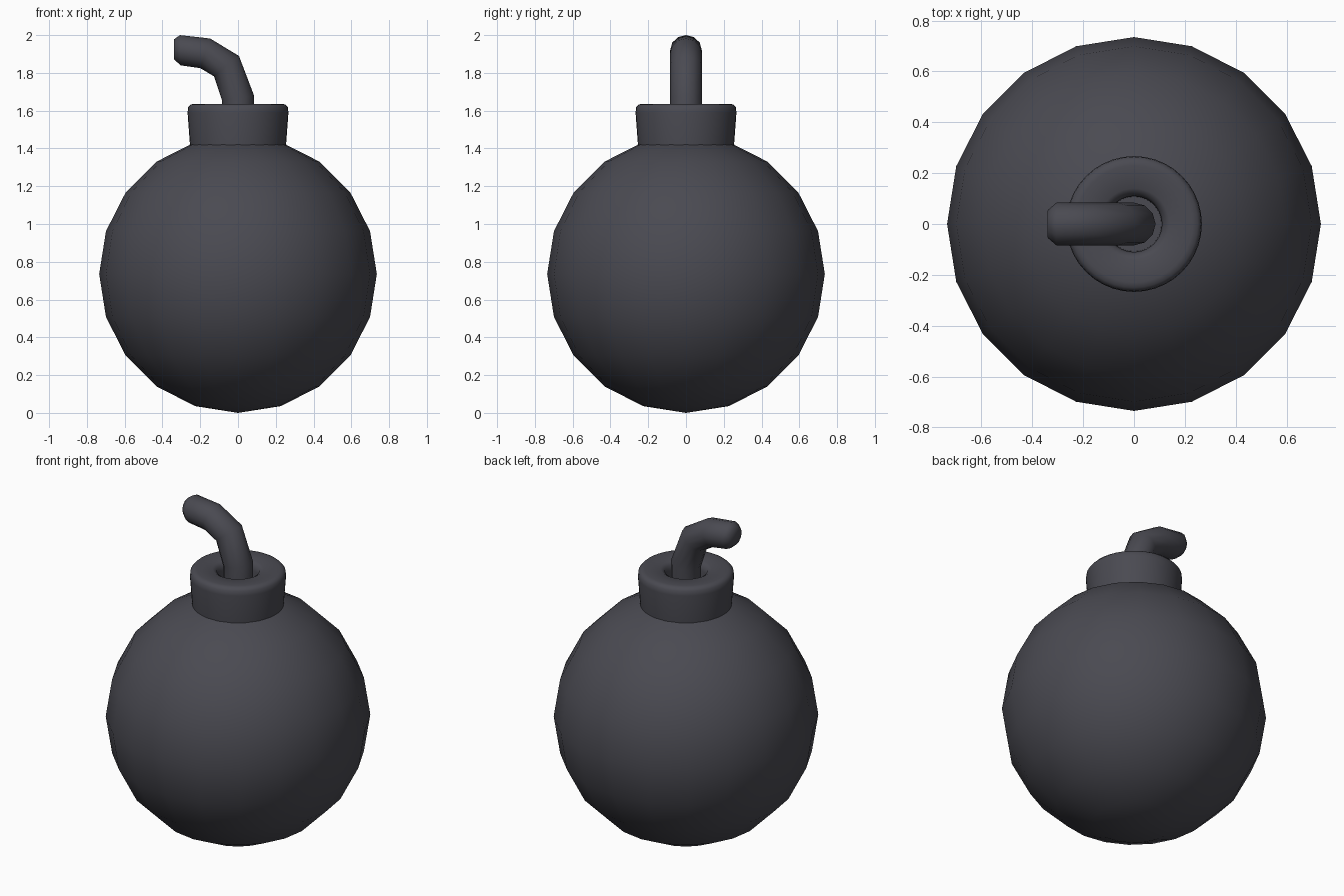
import bpy
import bmesh
from math import sin, cos, pi, radians
from mathutils import Vector

cube = bpy.data.objects.get("Cube")
if cube:
    bpy.data.objects.remove(cube)

iron = bpy.data.materials.new("dark iron")
colour = (0.068, 0.068, 0.083, 1)
iron.diffuse_color = colour
iron.use_nodes = True
shader = next(n for n in iron.node_tree.nodes if n.type == 'BSDF_PRINCIPLED')
shader.inputs["Base Color"].default_value = colour
shader.inputs["Roughness"].default_value = 0.7


def finish(name, bm):
    """Turn a bmesh into a smooth-shaded object."""
    bmesh.ops.recalc_face_normals(bm, faces=bm.faces)
    mesh = bpy.data.meshes.new(name)
    bm.to_mesh(mesh)
    bm.free()
    mesh.materials.append(iron)
    ob = bpy.data.objects.new(name, mesh)
    bpy.context.collection.objects.link(ob)
    bpy.ops.object.select_all(action='DESELECT')
    ob.select_set(True)
    bpy.context.view_layer.objects.active = ob
    bpy.ops.object.shade_smooth_by_angle(angle=radians(65))
    return ob


def loft(name, rings):
    """Skin a list of point rings and cap both ends."""
    bm = bmesh.new()
    loops = [[bm.verts.new(p) for p in ring] for ring in rings]
    n = len(loops[0])
    for a, b in zip(loops, loops[1:]):
        for i in range(n):
            j = (i + 1) % n
            bm.faces.new((a[i], a[j], b[j], b[i]))
    bm.faces.new(loops[0])
    bm.faces.new(loops[-1])
    return finish(name, bm)


def ring(centre, u, v, sides):
    angles = [2 * pi * i / sides for i in range(sides)]
    return [centre + u * cos(t) + v * sin(t) for t in angles]


# Round body
R = 0.735
bm = bmesh.new()
bmesh.ops.create_uvsphere(bm, u_segments=20, v_segments=10, radius=R)
bmesh.ops.translate(bm, verts=bm.verts, vec=(0, 0, R))
finish("body", bm)

# Flared collar with a rounded rim and a recess for the fuse
profile = [(0.253, 1.40), (0.267, 1.59), (0.264, 1.618), (0.25, 1.633),
           (0.23, 1.636), (0.14, 1.634), (0.118, 1.62), (0.11, 1.59), (0.108, 1.5)]
loft("collar", [ring(Vector((0, 0, z)), Vector((r, 0, 0)), Vector((0, r, 0)), 40)
                for r, z in profile])

# Bent fuse: outer and inner edge of each bend, as x and z
bends = [((0.085, 1.48), (-0.085, 1.48)),
         ((0.085, 1.68), (-0.085, 1.655)),
         ((0.005, 1.89), (-0.127, 1.782)),
         ((-0.148, 1.982), (-0.2, 1.825)),
         ((-0.307, 2.0), (-0.303, 1.84)),
         ((-0.34, 1.977), (-0.338, 1.87))]
rings = []
for outer, inner in bends:
    o, i = (Vector((x, 0, z)) for x, z in (outer, inner))
    width = 0.055 if outer is bends[-1][0] else 0.084
    rings.append(ring((o + i) / 2, (o - i) / 2, Vector((0, width, 0)), 12))
loft("fuse", rings)
